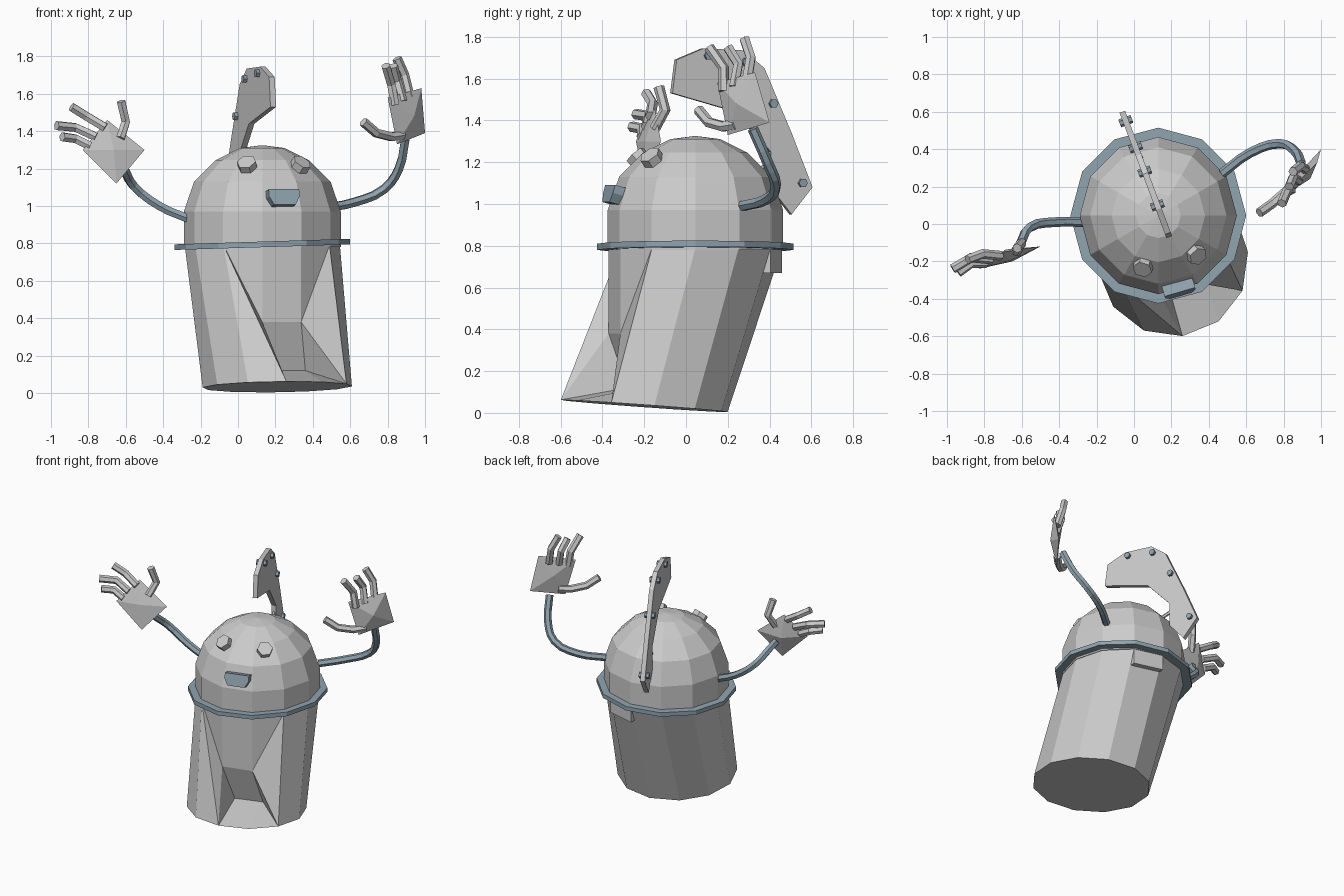
import bpy, bmesh, math
from mathutils import Vector, Matrix

if "Cube" in bpy.data.objects:
    bpy.data.objects.remove(bpy.data.objects["Cube"])

steel = bpy.data.materials.new("blue_steel")
steel.diffuse_color = (0.28, 0.37, 0.43, 1)
steel.use_nodes = True
steel.node_tree.nodes["Principled BSDF"].inputs["Base Color"].default_value = steel.diffuse_color
CX, CY = 0.13, 0.045


def make(name, verts, faces, mat=None):
    me = bpy.data.meshes.new(name)
    me.from_pydata([tuple(v) for v in verts], [], faces)
    bm = bmesh.new()
    bm.from_mesh(me)
    bmesh.ops.recalc_face_normals(bm, faces=bm.faces)
    bm.to_mesh(me)
    bm.free()
    ob = bpy.data.objects.new(name, me)
    bpy.context.collection.objects.link(ob)
    if mat:
        me.materials.append(mat)
    return ob


def ring(cx, cy, r, z, start=-120, n=12):
    return [Vector((cx + r * math.cos(math.radians(start + 360 / n * i)),
                    cy + r * math.sin(math.radians(start + 360 / n * i)), z)) for i in range(n)]


def loft(name, rings, mat=None, closed=False):
    n, m = len(rings[0]), len(rings)
    faces = [(k * n + i, k * n + (i + 1) % n, (k + 1) % m * n + (i + 1) % n, (k + 1) % m * n + i)
             for k in range(m if closed else m - 1) for i in range(n)]
    if not closed:
        faces += [tuple(range(n)), tuple(range((m - 1) * n, m * n))]
    return make(name, [v for r in rings for v in r], faces, mat)


def prism(name, outline, depth, matrix, mat=None):
    n = len(outline)
    verts = [matrix @ Vector((x, y, s * depth / 2)) for s in (-1, 1) for x, y in outline]
    faces = [tuple(range(n)), tuple(range(n, 2 * n))]
    faces += [(i, (i + 1) % n, n + (i + 1) % n, n + i) for i in range(n)]
    return make(name, verts, faces, mat)


def hexagon(r):
    return [(v.x, v.y) for v in ring(0, 0, r, 0, 0, 6)]


def aim(pos, direction, spin=0):
    q = Vector(direction).to_track_quat('Z', 'Y')
    return Matrix.Translation(pos) @ q.to_matrix().to_4x4() @ Matrix.Rotation(spin, 4, 'Z')


def tube(name, pts, r, mat=None, smooth_path=False):
    cu = bpy.data.curves.new(name, 'CURVE')
    cu.dimensions = '3D'
    cu.bevel_depth, cu.bevel_resolution, cu.use_fill_caps = r, 1, True
    if smooth_path:
        sp = cu.splines.new('BEZIER')
        sp.bezier_points.add(len(pts) - 1)
        for bp, p in zip(sp.bezier_points, pts):
            bp.co = p
            bp.handle_left_type = bp.handle_right_type = 'AUTO'
        sp.resolution_u = 3
    else:
        sp = cu.splines.new('POLY')
        sp.points.add(len(pts) - 1)
        for sp_pt, p in zip(sp.points, pts):
            sp_pt.co = (*p, 1)
    sp.use_smooth = False
    ob = bpy.data.objects.new(name, cu)
    bpy.context.collection.objects.link(ob)
    if mat:
        cu.materials.append(mat)


# dome head: twelve-sided stacked rings
loft("dome", [ring(CX, CY, r, z) for r, z in
              [(0.42, 0.78), (0.42, 0.97), (0.365, 1.13), (0.25, 1.245), (0.12, 1.31), (0.005, 1.325)]])

# rim band, tilted slightly
tilt = math.tan(math.radians(1.8))
band = [ring(CX, CY, r, z) for r, z in [(0.41, 0.78), (0.47, 0.78), (0.47, 0.81), (0.41, 0.81)]]
for r in band:
    for v in r:
        v.z += (v.x - CX) * tilt
loft("rim", band, steel, closed=True)

# leaning body with a folded recess in the front
top = ring(CX, CY, 0.415, 0.79)
bot = ring(0.21, -0.2, 0.402, 0, -113)
for v in bot:
    v.z = max(0, 0.033 - 0.072 * (v.y + 0.2) + 0.015 * (v.x - 0.21))
M1, M2, L1, L2 = 24, 25, 26, 27
extra = [(top[1].x, top[1].y, 0.38), (top[2].x, top[2].y, 0.38), (0.17, -0.28, 0.12), (0.36, -0.22, 0.12)]
faces = [(i, (i + 1) % 12, 12 + (i + 1) % 12, 12 + i) for i in range(3, 12)]
faces += [(0, 12, 13), (0, 13, M1), (0, M1, 1), (M1, 13, L1), (1, M1, M2, 2), (M1, L1, L2, M2),
          (L1, 13, 14, L2), (2, M2, 3), (M2, 15, 3), (M2, L2, 15), (L2, 14, 15)]
faces += [tuple(range(12)), tuple(range(12, 24))]
make("body", top + bot + extra, faces)

# small panel under the rim at the back
a, b = top[6], top[7]
inner = Vector((0, -0.12, 0))
make("back_panel", [a, b, b + inner, a + inner] +
     [p + Vector((0, 0, -0.12)) for p in (a, b, b + inner, a + inner)],
     [(0, 1, 2, 3), (4, 5, 6, 7), (0, 1, 5, 4), (1, 2, 6, 5), (2, 3, 7, 6), (3, 0, 4, 7)])

# eyes
core = Vector((CX, CY, 0.9))
for name, p in (("eye_left", (0.05, -0.225, 1.215)), ("eye_right", (0.33, -0.16, 1.215))):
    prism(name, hexagon(0.053), 0.06, aim(p, Vector(p) - core))

# mouth
prism("mouth", [(-0.085, 0.04), (0.085, 0.04), (0.085, 0), (0.06, -0.045), (-0.06, -0.045), (-0.085, 0)],
      0.06, aim((0.24, -0.345, 1.045), (0.27, -0.93, 0.25)), steel)

# crest fin; its outline is given as (y, z) and sheared along its slanted plane
side = Vector((0.66, 0.25, 0)).normalized()


def fin_point(y, z):
    return Vector((0.185 - 0.375 * (y + 0.06), y, z))


outline = [(-0.05, 1.69), (0.08, 1.745), (0.27, 1.735), (0.37, 1.65), (0.5, 1.34), (0.6, 1.08),
           (0.5, 0.95), (0.4, 1.08), (0.4, 1.25), (0.24, 1.44), (-0.07, 1.53)]
outline_pts = [fin_point(*p) for p in outline]
n = len(outline)
make("crest", [p + side * s for s in (-0.016, 0.016) for p in outline_pts],
     [tuple(range(n)), tuple(range(n, 2 * n))] +
     [(i, (i + 1) % n, n + (i + 1) % n, n + i) for i in range(n)])
for i, p in enumerate([(0.1, 1.71), (0.28, 1.68), (0.41, 1.48), (0.55, 1.1)]):
    prism(f"crest_bolt_{i}", hexagon(0.022), 0.07, aim(fin_point(*p), side), steel)
tube("crest_peg", [fin_point(0.42, 1.2), (0.07, 0.28, 1.13)], 0.012)

# arms
tube("arm_left", [(-0.26, 0.01, 0.93), (-0.42, 0.01, 1.0), (-0.56, -0.02, 1.11), (-0.61, -0.11, 1.2),
                  (-0.64, -0.15, 1.25)], 0.026, steel, True)
tube("arm_right", [(0.47, 0.27, 0.99), (0.62, 0.38, 1.02), (0.78, 0.43, 1.09), (0.86, 0.39, 1.2),
                   (0.895, 0.32, 1.36)], 0.026, steel, True)


# hands: faceted palm, three fingers and a thumb
def hand(side_name, corners, toward, digits):
    c = [Vector(p) for p in corners]
    mid = sum(c, Vector()) / 4
    nrm = (c[2] - c[0]).cross(c[3] - c[1]).normalized()
    if nrm.dot(Vector(toward)) < 0:
        nrm = -nrm
    verts = c + [mid + nrm * 0.02, mid - nrm * 0.045]
    make("palm_" + side_name, verts, [(i, (i + 1) % 4, k) for i in range(4) for k in (4, 5)])
    for i, d in enumerate(digits):
        tube(f"{'thumb' if i == 3 else 'finger'}_{side_name}_{i}", d, 0.026)


hand("left", [(-0.65, -0.2, 1.12), (-0.5, -0.12, 1.3), (-0.7, -0.15, 1.46), (-0.83, -0.24, 1.3)], (0, -1, 0),
     [[(-0.71, -0.17, 1.42), (-0.81, -0.16, 1.48), (-0.89, -0.19, 1.53)],
      [(-0.76, -0.19, 1.37), (-0.87, -0.18, 1.42), (-0.97, -0.24, 1.43)],
      [(-0.79, -0.21, 1.32), (-0.87, -0.21, 1.36), (-0.94, -0.26, 1.37)],
      [(-0.63, -0.15, 1.36), (-0.6, -0.1, 1.45), (-0.625, -0.13, 1.56)]])
hand("right", [(0.85, 0.2, 1.33), (1.0, 0.4, 1.39), (0.98, 0.33, 1.63), (0.8, 0.15, 1.58)], (-1, 0, 0),
     [[(0.92, 0.29, 1.58), (0.89, 0.31, 1.7), (0.85, 0.28, 1.79)],
      [(0.88, 0.23, 1.56), (0.85, 0.25, 1.67), (0.83, 0.2, 1.75)],
      [(0.84, 0.18, 1.54), (0.82, 0.18, 1.65), (0.79, 0.11, 1.75)],
      [(0.88, 0.24, 1.38), (0.82, 0.18, 1.37), (0.74, 0.11, 1.39), (0.67, 0.06, 1.45)]])
